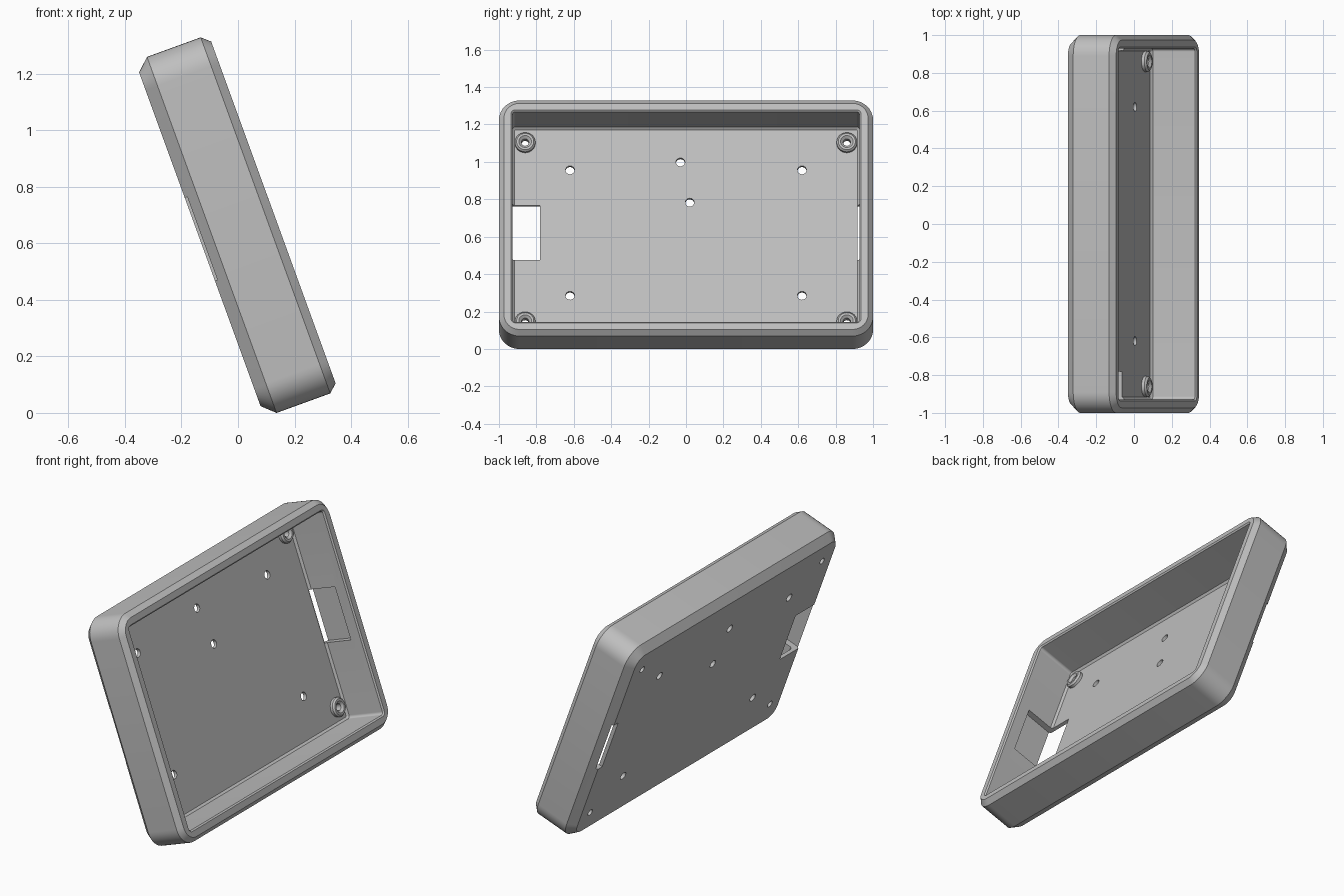
import bpy, bmesh, math
from mathutils import Matrix, Vector

cube = bpy.data.objects.get("Cube")
if cube:
    bpy.data.objects.remove(cube)

# Tilted frame: local x = width, local y = up the panel, local z = out of the open side
TILT = math.radians(20)
FRAME = Matrix.Translation((-0.135, 0, 0.614)) @ Matrix((
    (0, -math.sin(TILT), math.cos(TILT), 0),
    (1, 0, 0, 0),
    (0, math.cos(TILT), math.sin(TILT), 0),
    (0, 0, 0, 1)))

FLOOR, FRONT = 0.02, 0.277
POST_X, POST_Y, POST_HOLE = 0.86, 0.51, 0.02

grey = bpy.data.materials.new("plain grey")
grey.use_nodes = True
grey.diffuse_color = (0.52, 0.52, 0.52, 1)
grey.node_tree.nodes["Principled BSDF"].inputs["Base Color"].default_value = (0.52, 0.52, 0.52, 1)


def add_object(name, bm):
    bmesh.ops.recalc_face_normals(bm, faces=bm.faces)
    mesh = bpy.data.meshes.new(name)
    bm.to_mesh(mesh)
    bm.free()
    mesh.materials.append(grey)
    obj = bpy.data.objects.new(name, mesh)
    obj.matrix_world = FRAME
    bpy.context.collection.objects.link(obj)
    return obj


def rounded_loop(bm, hx, hy, r, z, steps=10):
    verts = []
    for k, (sx, sy) in enumerate(((1, 1), (-1, 1), (-1, -1), (1, -1))):
        for i in range(steps + 1):
            a = math.pi / 2 * (k + i / steps)
            verts.append(bm.verts.new((sx * (hx - r) + r * math.cos(a),
                                       sy * (hy - r) + r * math.sin(a), z)))
    return verts


def bridge(bm, a, b):
    n = len(a)
    for i in range(n):
        j = (i + 1) % n
        bm.faces.new((a[i], a[j], b[j], b[i]))


def smooth(obj):
    bpy.ops.object.select_all(action='DESELECT')
    obj.select_set(True)
    bpy.context.view_layer.objects.active = obj
    bpy.ops.object.shade_smooth_by_angle(angle=math.radians(28))


# Case: one skin running from the back, around the rim and down to the floor
# Each entry is (inset from the outside, corner radius, height)
SECTIONS = [
    (0.042, 0.068, 0), (0, 0.11, 0.045), (0, 0.11, 0.247), (0.027, 0.083, FRONT),
    (0.064, 0.024, FRONT), (0.072, 0.016, FRONT - 0.008),
    (0.072, 0.016, FLOOR + 0.012), (0.084, 0.006, FLOOR),
]
bm = bmesh.new()
loops = [rounded_loop(bm, 1 - d, 0.67 - d, r, z) for d, r, z in SECTIONS]
for a, b in zip(loops, loops[1:]):
    bridge(bm, a, b)
bm.faces.new(loops[0])
bm.faces.new(loops[-1])
case = add_object("case", bm)

# Cutters: round holes and the two side recesses
bm = bmesh.new()


def drill(x, y, r):
    bmesh.ops.create_cone(bm, cap_ends=True, segments=24, radius1=r, radius2=r,
                          depth=0.2, matrix=Matrix.Translation((x, y, 0)))


def box(x0, x1, hy, z0, z1):
    bmesh.ops.create_cube(bm, size=1, matrix=Matrix.Translation(
        ((x0 + x1) / 2, 0, (z0 + z1) / 2)) @ Matrix.Diagonal((x1 - x0, 2 * hy, z1 - z0, 1)))


for sx in (-1, 1):
    for sy in (-1, 1):
        drill(sx * 0.62, sy * 0.357, 0.024)
        drill(sx * POST_X, sy * POST_Y, POST_HOLE)
drill(-0.03, 0.402, 0.024)
drill(0.02, 0.173, 0.024)
box(-0.967, -0.78, 0.156, -0.1, 0.2)
box(0.918, 0.967, 0.156, -0.1, 0.2)
cutter = add_object("hole_cutter", bm)
cutter.hide_render = True

cut = case.modifiers.new("holes", 'BOOLEAN')
cut.operation = 'DIFFERENCE'
cut.solver = 'EXACT'
cut.object = cutter
bpy.context.view_layer.objects.active = case
bpy.ops.object.modifier_apply(modifier=cut.name)
bpy.data.objects.remove(cutter)
smooth(case)

# Screw posts: short rings with a countersunk top
RING = [(POST_HOLE, FLOOR - 0.003), (0.055, FLOOR - 0.003), (0.055, 0.036),
        (0.046, 0.046), (0.034, 0.046), (POST_HOLE, 0.034)]
for vname, sy in (("lower", -1), ("upper", 1)):
    for hname, sx in (("right", -1), ("left", 1)):
        bm = bmesh.new()
        rings = []
        for r, z in RING:
            rings.append([bm.verts.new((sx * POST_X + r * math.cos(math.tau * i / 24),
                                        sy * POST_Y + r * math.sin(math.tau * i / 24), z))
                          for i in range(24)])
        for a, b in zip(rings, rings[1:] + rings[:1]):
            bridge(bm, a, b)
        smooth(add_object(f"{vname}_{hname}_screw_post", bm))
